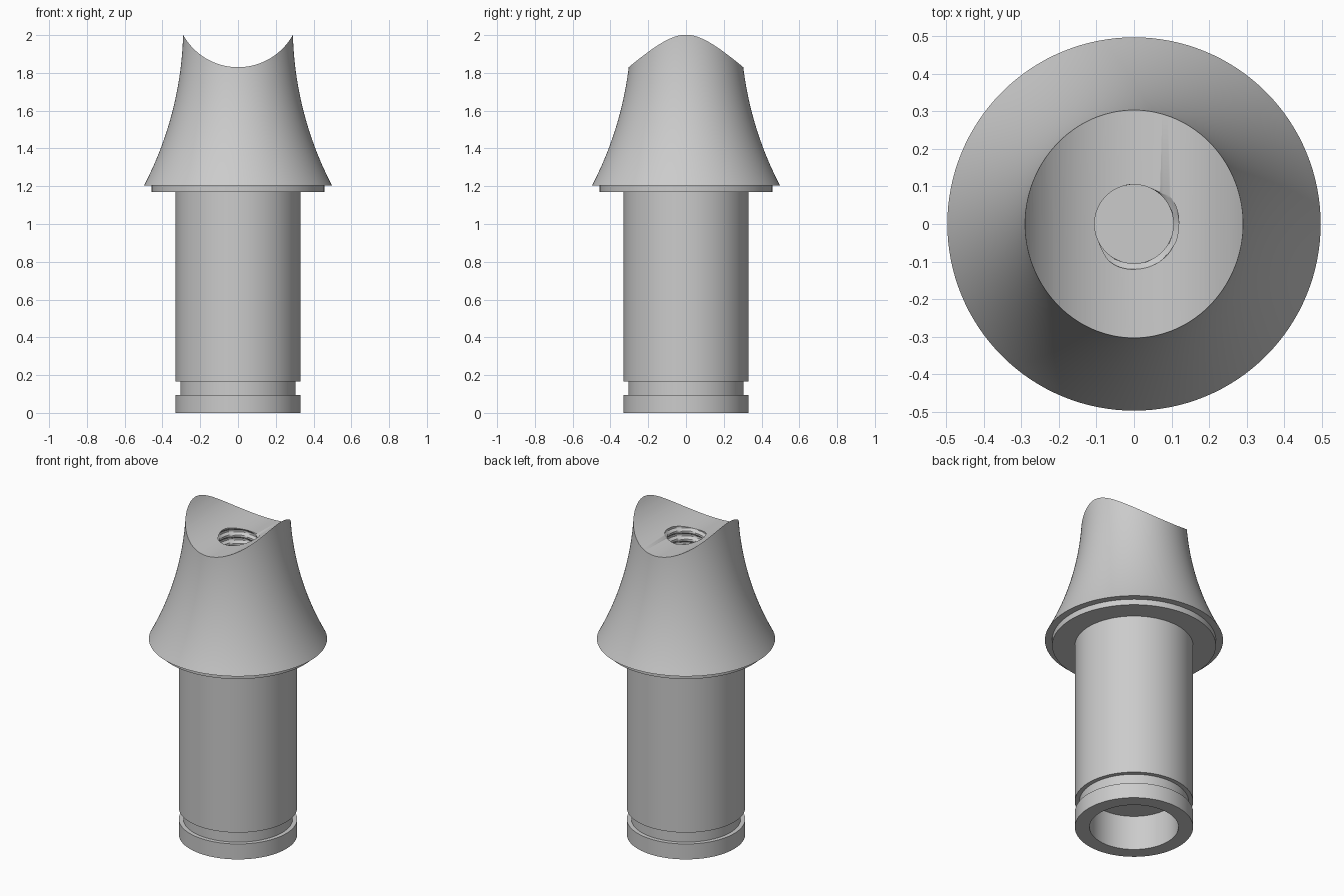
import bpy, bmesh, math

if "Cube" in bpy.data.objects:
    bpy.data.objects.remove(bpy.data.objects["Cube"])

grey = bpy.data.materials.new("satin grey")
grey.use_nodes = True
colour = (0.6, 0.6, 0.6, 1)
grey.diffuse_color = colour
grey.node_tree.nodes["Principled BSDF"].inputs["Base Color"].default_value = colour


def finish(bm, name):
    bmesh.ops.recalc_face_normals(bm, faces=bm.faces)
    mesh = bpy.data.meshes.new(name)
    bm.to_mesh(mesh)
    bm.free()
    mesh.materials.append(grey)
    obj = bpy.data.objects.new(name, mesh)
    bpy.context.collection.objects.link(obj)
    return obj


def stacked_rings(name, heights, radius_at, sides):
    """Closed round solid; radius_at(ring index, angle) shapes each ring."""
    bm = bmesh.new()
    rings = []
    for i, z in enumerate(heights):
        ring = []
        for s in range(sides):
            a = 2 * math.pi * s / sides
            r = radius_at(i, a)
            ring.append(bm.verts.new((r * math.cos(a), r * math.sin(a), z)))
        rings.append(ring)
    for low, high in zip(rings, rings[1:]):
        for s in range(sides):
            t = (s + 1) % sides
            bm.faces.new((low[s], low[t], high[t], high[s]))
    bm.faces.new(rings[0][::-1])
    bm.faces.new(rings[-1])
    return finish(bm, name)


def lathe(name, profile, sides=128):
    return stacked_rings(name, [p[1] for p in profile], lambda i, a: profile[i][0], sides)


def carve(target, cutter):
    cutter.hide_render = True
    mod = target.modifiers.new("carve", "BOOLEAN")
    mod.operation = "DIFFERENCE"
    mod.solver = "EXACT"
    mod.object = cutter
    bpy.context.view_layer.objects.active = target
    bpy.ops.object.modifier_apply(modifier=mod.name)
    bpy.data.objects.remove(cutter)


# Stepped shank, collar and flared skirt as one turned profile
profile = [(0.33, 0), (0.33, 0.095), (0.305, 0.095), (0.305, 0.165),
           (0.33, 0.165), (0.33, 1.17), (0.457, 1.17), (0.457, 1.205)]
flare = 1.828
for i in range(25):
    z = 1.205 + 0.845 * i / 24
    profile.append((0.29 + flare - math.sqrt(flare ** 2 - (2.05 - z) ** 2), z))
body = lathe("turned_post", profile)

# Saddle: horizontal cylinder scooped out of the top
saddle = lathe("saddle_cutter", [(0.332, -1), (0.332, 1)], 160)
saddle.rotation_euler.x = math.pi / 2
saddle.location.z = 2.162
bpy.context.view_layer.update()
carve(body, saddle)

# Plain bore in the foot
carve(body, lathe("foot_bore_cutter", [(0.248, -0.1), (0.248, 0.213)]))

# Threaded blind hole in the saddle
pitch, floor, top = 0.05, 1.4, 1.95
steps = 88
levels = [floor + (top - floor) * i / steps for i in range(steps + 1)]


def thread_radius(i, a):
    turn = (levels[i] - 1.84) / pitch - (a + math.radians(40)) / (2 * math.pi)
    away = abs(turn - round(turn))
    groove = min(1, max(0, (0.36 - away) / 0.22))
    return 0.105 + 0.016 * groove * (i > 3)


carve(body, stacked_rings("thread_cutter", levels, thread_radius, 64))

# Smooth shading with crisp edges
bpy.ops.object.select_all(action="DESELECT")
body.select_set(True)
bpy.context.view_layer.objects.active = body
bpy.ops.object.shade_smooth_by_angle(angle=math.radians(30))
